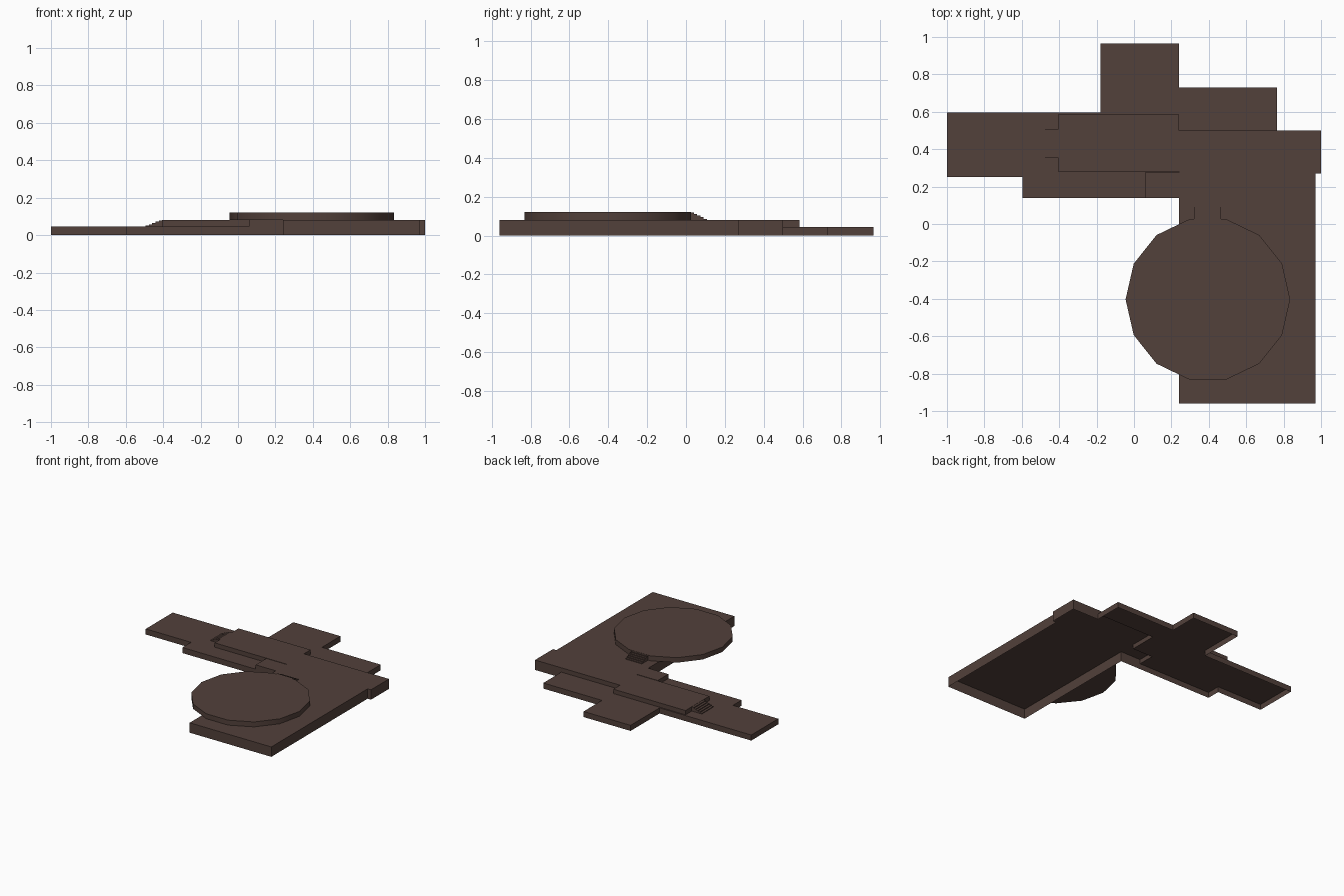
import bpy, bmesh, math

if "Cube" in bpy.data.objects:
    bpy.data.objects.remove(bpy.data.objects["Cube"])

brown = bpy.data.materials.new("dark brown")
brown.diffuse_color = (0.085, 0.052, 0.043, 1)
brown.use_nodes = True
brown.node_tree.nodes["Principled BSDF"].inputs["Base Color"].default_value = brown.diffuse_color

LOW, HIGH, TOP = 0.045, 0.08, 0.12


def slab(name, pts, z, base=False):
    """Top face plus outer walls; pts are counter-clockwise (x, y, foot of wall to next point or None)."""
    bm = bmesh.new()
    bm.faces.new([bm.verts.new((x, y, z)) for x, y, _ in pts])
    for (x0, y0, b), (x1, y1, _) in zip(pts, pts[1:] + pts[:1]):
        if b is not None:
            bm.faces.new([bm.verts.new(c) for c in
                          ((x0, y0, b), (x1, y1, b), (x1, y1, z), (x0, y0, z))])
    if base:
        bm.faces.new([bm.verts.new((x, y, pts[0][2])) for x, y, _ in reversed(pts)])
    bmesh.ops.remove_doubles(bm, verts=bm.verts[:], dist=1e-5)
    me = bpy.data.meshes.new(name)
    bm.to_mesh(me)
    bm.free()
    me.materials.append(brown)
    ob = bpy.data.objects.new(name, me)
    bpy.context.collection.objects.link(ob)
    return ob


def block(name, x0, x1, y0, y1, z0, z1):
    return slab(name, [(x0, y0, z0), (x1, y0, z0), (x1, y1, z0), (x0, y1, z0)], z1)


# Lower deck, open underneath; no wall where it meets the upper deck
slab("lower_deck", [
    (-1, .25, 0), (-.595, .25, 0), (-.595, .14, 0), (.06, .14, None),
    (.06, .275, None), (.24, .275, None), (.24, .5, None), (.765, .5, 0),
    (.765, .73, 0), (.24, .73, 0), (.24, .965, 0), (-.18, .965, 0),
    (-.18, .595, 0), (-1, .595, 0)], LOW)

# Upper deck, open underneath, with a step down to the lower deck
slab("upper_deck", [
    (.24, -.96, 0), (.97, -.96, 0), (.97, .27, 0), (1, .27, 0), (1, .5, 0),
    (.765, .5, LOW), (.24, .5, LOW), (.24, .275, LOW), (.06, .275, LOW),
    (.06, .14, 0), (.24, .14, 0)], HIGH)

# Raised walkway on the lower deck
block("raised_walkway", -.405, .24, .28, .585, LOW, HIGH)

# Fourteen-sided round platform overhanging the upper deck
N = 14
disc = slab("round_platform", [
    (.395 + .44 * math.cos(2 * math.pi * i / N),
     -.403 + .44 * math.sin(2 * math.pi * i / N), HIGH) for i in range(N)], TOP, base=True)
bpy.context.view_layer.objects.active = disc
disc.select_set(True)
bpy.ops.object.shade_smooth_by_angle(angle=math.radians(30))

# Two small flights of steps
STEPS = 5
for i in range(STEPS):
    a, b = i / STEPS, (i + 1) / STEPS
    block(f"walkway_step_{i}", -.495 + .09 * a, -.495 + .09 * b, .355, .505,
          LOW, LOW + (HIGH - LOW) * (i + 0.8) / STEPS)
    block(f"platform_step_{i}", .32, .465, .107 - .082 * b, .107 - .082 * a,
          HIGH, HIGH + (TOP - HIGH) * (i + 0.8) / STEPS)
